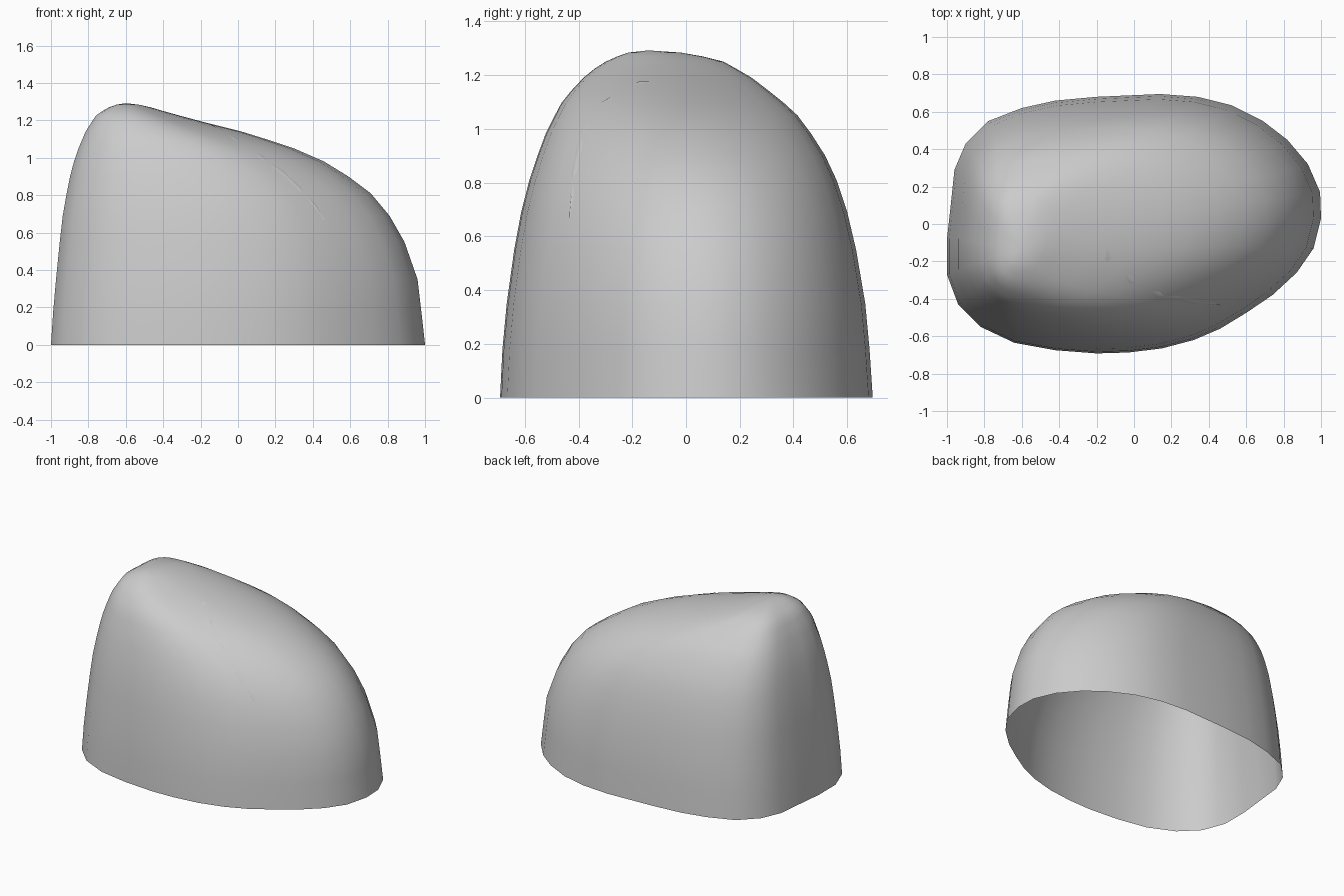
import bpy, bmesh
from mathutils import Vector
from mathutils.bvhtree import BVHTree

if "Cube" in bpy.data.objects:
    bpy.data.objects.remove(bpy.data.objects["Cube"])

grey = bpy.data.materials.new("plain grey")
grey.diffuse_color = (0.6, 0.6, 0.6, 1)
grey.use_nodes = True
grey.node_tree.nodes["Principled BSDF"].inputs["Base Color"].default_value = grey.diffuse_color

# Base outline of the shell, counter-clockwise from the tip
OUTLINE = [(1, .03), (.995, .17), (.93, .32), (.82, .45), (.69, .55), (.52, .635),
           (.34, .68), (.14, .695), (-.2, .68), (-.42, .66), (-.6, .62), (-.78, .55),
           (-.9, .43), (-.96, .29), (-.98, .1), (-1, -.08), (-1, -.27), (-.94, -.43),
           (-.82, -.55), (-.64, -.635), (-.42, -.675), (-.2, -.692), (-.03, -.687),
           (.15, -.665), (.32, -.62), (.46, -.56), (.6, -.475), (.74, -.38),
           (.87, -.26), (.96, -.13)]

# Extents of each horizontal section: z, left, right, front, back
LEVELS = [(0, -1, 1, -.695, .695), (.18, -.988, .98, -.686, .683),
          (.35, -.973, .96, -.67, .667), (.55, -.953, .89, -.642, .633),
          (.69, -.937, .81, -.616, .60), (.81, -.916, .71, -.585, .56),
          (.90, -.898, .59, -.555, .518), (.98, -.877, .46, -.525, .467),
          (1.05, -.853, .30, -.49, .415), (1.095, -.834, .165, -.466, .366),
          (1.14, -.815, .02, -.43, .31), (1.19, -.783, -.18, -.383, .245),
          (1.225, -.76, -.31, -.34, .185), (1.25, -.725, -.40, -.30, .14),
          (1.27, -.69, -.467, -.255, .06), (1.284, -.65, -.53, -.215, -.02)]
PEAK = (-.6, -.14, 1.292)


def finish(bm, name, angle):
    """Turn a bmesh into a smooth-shaded object."""
    bmesh.ops.recalc_face_normals(bm, faces=bm.faces)
    me = bpy.data.meshes.new(name)
    bm.to_mesh(me)
    me.materials.append(grey)
    ob = bpy.data.objects.new(name, me)
    bpy.context.collection.objects.link(ob)
    bpy.ops.object.select_all(action='DESELECT')
    ob.select_set(True)
    bpy.context.view_layer.objects.active = ob
    bpy.ops.object.shade_smooth_by_angle(angle=angle)
    return ob


# Hollow dome: the outline fitted into each section, closed at the peak
bm = bmesh.new()
rings = []
for z, x0, x1, y0, y1 in LEVELS:
    rings.append([bm.verts.new((x0 + (x + 1) / 2 * (x1 - x0),
                                y0 + (y + .695) / 1.39 * (y1 - y0), z))
                  for x, y in OUTLINE])
n = len(OUTLINE)
for a, b in zip(rings, rings[1:]):
    for i in range(n):
        j = (i + 1) % n
        bm.faces.new((a[i], a[j], b[j], b[i]))
peak = bm.verts.new(PEAK)
for i in range(n):
    bm.faces.new((rings[-1][i], rings[-1][(i + 1) % n], peak))
finish(bm, "dome_shell", 1.2)
bm.normal_update()
surface = BVHTree.FromBMesh(bm)

# Faint fold running down the front: a slim raised strip lying on the dome
FOLD = [(-.15, 1.175, .004), (-.02, 1.105, .008), (.13, 1.0, .01),
        (.24, .92, .01), (.33, .835, .009), (.41, .745, .007), (.46, .67, .003)]
fold = bmesh.new()
rows = []
for x, z, w in FOLD:
    row = []
    for side, lift in ((-1, .0005), (0, .004), (1, .0005)):
        start = Vector((x + side * w * .6, -2, z + side * w * .8))
        hit, normal, _, _ = surface.ray_cast(start, Vector((0, 1, 0)))
        if hit:
            row.append(fold.verts.new(hit + normal * lift))
    if len(row) == 3:
        rows.append(row)
for a, b in zip(rows, rows[1:]):
    for k in range(2):
        fold.faces.new((a[k], a[k + 1], b[k + 1], b[k]))
finish(fold, "front_fold", 1.2)
